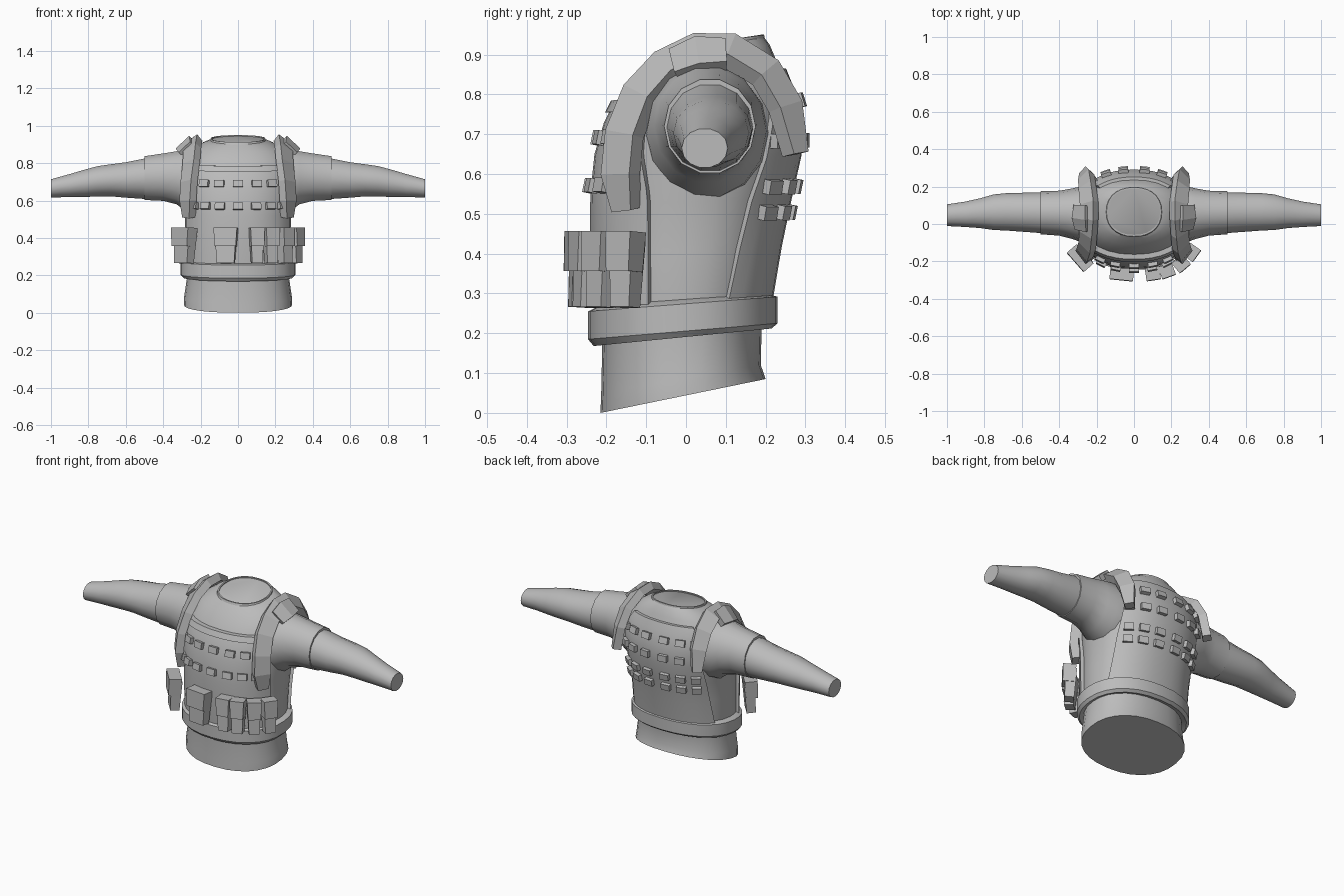
import bpy, bmesh, math
from mathutils import Vector, Matrix

if "Cube" in bpy.data.objects:
    bpy.data.objects.remove(bpy.data.objects["Cube"])

GREY = bpy.data.materials.new("plain grey")
GREY.use_nodes = True
GREY.diffuse_color = (0.5, 0.5, 0.5, 1)
GREY.node_tree.nodes["Principled BSDF"].inputs["Base Color"].default_value = (0.5, 0.5, 0.5, 1)


def finish(name, bm, smooth=True):
    bmesh.ops.recalc_face_normals(bm, faces=bm.faces)
    me = bpy.data.meshes.new(name)
    bm.to_mesh(me)
    bm.free()
    me.materials.append(GREY)
    ob = bpy.data.objects.new(name, me)
    bpy.context.collection.objects.link(ob)
    if smooth:
        bpy.ops.object.select_all(action='DESELECT')
        ob.select_set(True)
        bpy.context.view_layer.objects.active = ob
        bpy.ops.object.shade_smooth_by_angle(angle=math.radians(30))
    return ob


def loft(name, rings, smooth=True):
    """Skin closed rings of points and cap both ends."""
    bm = bmesh.new()
    vs = [[bm.verts.new(p) for p in r] for r in rings]
    n = len(vs[0])
    for a, b in zip(vs, vs[1:]):
        for i in range(n):
            bm.faces.new((a[i], a[(i + 1) % n], b[(i + 1) % n], b[i]))
    bm.faces.new(vs[0])
    bm.faces.new(vs[-1])
    return finish(name, bm, smooth)


def spow(c, e):
    return math.copysign(abs(c) ** e, c)


def oval(row, a, grow=0.0):
    """Point at angle a on a tilted oval: front z, back z, front y, back y, half width."""
    zf, zb, yf, yb, rx = row
    s = spow(math.sin(a), 0.9)
    y = (yf + yb) / 2 + s * ((yb - yf) / 2 + grow)
    z = (zf + zb) / 2 + s * (zb - zf) / 2
    return Vector((spow(math.cos(a), 0.9) * (rx + grow), y, z))


def ring(row, n=28):
    return [oval(row, 2 * math.pi * i / n) for i in range(n)]


# Torso
BODY = [(0, .085, -.215, .2, .29), (.05, .12, -.213, .188, .288),
        (.19, .22, -.21, .19, .27), (.27, .3, -.215, .205, .28),
        (.4, .42, -.225, .225, .28), (.52, .54, -.225, .25, .285),
        (.63, .65, -.22, .275, .3), (.73, .75, -.19, .275, .305),
        (.8, .83, -.155, .25, .29), (.86, .89, -.11, .225, .24),
        (.89, .925, -.08, .21, .19), (.905, .945, -.065, .195, .145)]
loft("torso", [ring(r) for r in BODY])


def skin(a, z, grow):
    """Point on the torso at angle a (degrees) and height z, pushed out by grow."""
    if math.sin(math.radians(a)) > 0:
        z -= 0.025
    for lo, hi in zip(BODY, BODY[1:]):
        if z <= hi[0]:
            break
    t = (z - lo[0]) / (hi[0] - lo[0])
    return oval([p + (q - p) * t for p, q in zip(lo, hi)], math.radians(a), grow)


# Collar rim around the neck opening
loft("neck_rim", [ring((.895, .932, -.072, .2, .152)), ring((.912, .95, -.066, .196, .147)),
                  ring((.912, .95, -.058, .188, .139)), ring((.9, .938, -.058, .188, .139))])

# Belt band, tilted upward at the back
loft("belt", [ring((.185, .22, -.205, .19, .27)), ring((.168, .212, -.232, .215, .295)),
              ring((.185, .225, -.246, .23, .308)), ring((.255, .292, -.246, .23, .308)),
              ring((.27, .3, -.215, .2, .28))])


def panel(name, centre, rows, grow, n=12):
    """Raised plate following the torso; rows hold (height, half angle)."""
    bm = bmesh.new()
    grids = []
    for g in (grow, -0.015):
        grids.append([[bm.verts.new(skin(centre + h * (2 * i / n - 1), z, g))
                       for i in range(n + 1)] for z, h in rows])
    for g in grids:
        for a, b in zip(g, g[1:]):
            for i in range(n):
                bm.faces.new((a[i], a[i + 1], b[i + 1], b[i]))

    def rim(g):
        return g[0] + [r[-1] for r in g[1:]] + g[-1][-2::-1] + [r[0] for r in g[-2:0:-1]]
    o, k = rim(grids[0]), rim(grids[1])
    for i in range(len(o)):
        j = (i + 1) % len(o)
        bm.faces.new((o[i], o[j], k[j], k[i]))
    return finish(name, bm)


# Vest plates
panel("vest_front", 270, [(.26, 69), (.4, 69), (.52, 67), (.56, 65), (.65, 58), (.73, 54), (.775, 52)], .016)
panel("vest_back", 90, [(.29, 62), (.42, 58), (.54, 55), (.65, 50), (.75, 46), (.82, 44), (.86, 42)], .016)
panel("chest_edge", 270, [(.755, 48), (.785, 48)], .026)


def block(name, mat, size, taper=1.0):
    """Box placed by a matrix; taper narrows its lower end."""
    bm = bmesh.new()
    bmesh.ops.create_cube(bm, size=1)
    for v in bm.verts:
        k = taper if v.co.z < 0 else 1
        v.co = Vector((v.co.x * size[0] * k, v.co.y * size[1] * k, v.co.z * size[2]))
    bm.transform(mat)
    return finish(name, bm, False)


def frame(pos, normal, lean=0.0):
    """Matrix whose -y axis follows the horizontal normal."""
    turn = math.atan2(normal.x, -normal.y)
    return (Matrix.Translation(pos) @ Matrix.Rotation(turn, 4, 'Z')
            @ Matrix.Rotation(lean, 4, 'X'))


# Rows of webbing loops on front and back
def webbing(label, centre, z, span, count, lean):
    for i in range(count):
        a = centre + span * (2 * i / (count - 1) - 1)
        p = skin(a, z, .022)
        d = skin(a + 1, z, .022) - skin(a - 1, z, .022)
        block(f"{label}_loop", frame(p, Vector((d.y, -d.x, 0)), lean), (.052, .026, .036))


for z in (.69, .57):
    webbing("front", 270, z, 47, 7, -.2)
for z, lean in ((.785, -.3), (.69, 0), (.575, .2), (.51, .2)):
    webbing("back", 90, z, 42, 6, lean)


# Belt pouches with overhanging flaps
def pouch(name, x, y, width, turn, depth=.06):
    n = Vector((math.sin(turn), -math.cos(turn), 0))
    block(name, frame(Vector((x, y, .35)), n, -.06), (width, depth, .17), .82)
    block(name + "_flap", frame(Vector((x, y, .405)) + n * .006, n, -.06),
          (width * 1.1, depth * 1.15, .1), .9)


pouch("centre_pouch", -.065, -.262, .115, -.1)
pouch("right_pouch", -.285, -.18, .125, -.85)
for x, y, turn in ((.1, -.262, .15), (.175, -.247, .35), (.25, -.21, .7), (.305, -.15, .95)):
    pouch("left_magazine_pouch", x, y, .07, turn)


# Flat strap swept along a path, facing away from the body's middle
def strap(name, path, widths, thick, side):
    pts = [Vector((x * side, y, z)) for x, y, z in path]
    rings = []
    for i, p in enumerate(pts):
        t = (pts[min(i + 1, len(pts) - 1)] - pts[max(i - 1, 0)]).normalized()
        n = p - Vector((0, .04, .6))
        n = (n - t * n.dot(t)).normalized()
        w = t.cross(n) * widths[i] / 2
        o = n * thick / 2
        rings.append([p + w + o, p - w + o, p - w - o, p + w - o])
    loft(name, rings, False)


STRAP = [(.262, -.15, .51), (.268, -.165, .6), (.262, -.155, .7), (.25, -.115, .8), (.245, -.05, .87),
         (.24, .03, .91), (.24, .11, .91), (.25, .2, .855), (.255, .25, .77), (.26, .275, .65)]
PAD = [(.275, -.03, .875), (.285, .03, .9), (.28, .1, .9)]

# Sleeve and arm sections: x, y, z, y radius, z radius
SLEEVE = [(.2, .05, .7, .16, .17), (.28, .052, .708, .15, .168), (.33, .055, .722, .135, .145),
          (.4, .058, .725, .12, .13), (.5, .06, .72, .115, .12), (.5, .06, .72, .1, .105)]
ARM = [(.49, .06, .717, .109, .112), (.6, .063, .71, .104, .097), (.68, .065, .708, .1, .088),
       (.75, .063, .703, .095, .083), (.82, .058, .692, .08, .075), (.9, .052, .68, .068, .063),
       (1, .047, .665, .058, .05)]


def tube(name, rows, side, n=14):
    loft(name, [[Vector((x * side, y + ry * math.cos(2 * math.pi * i / n),
                         z + rz * math.sin(2 * math.pi * i / n))) for i in range(n)]
                for x, y, z, ry, rz in rows])


for label, side in (("left", 1), ("right", -1)):
    tube(label + "_sleeve", SLEEVE, side)
    tube(label + "_arm", ARM, side)
    strap(label + "_shoulder_strap", STRAP, (.06, .09, .09, .09, .09, .09, .09, .085, .08, .05), .045, side)
    strap(label + "_shoulder_pad", PAD, (.085, .1, .085), .035, side)
